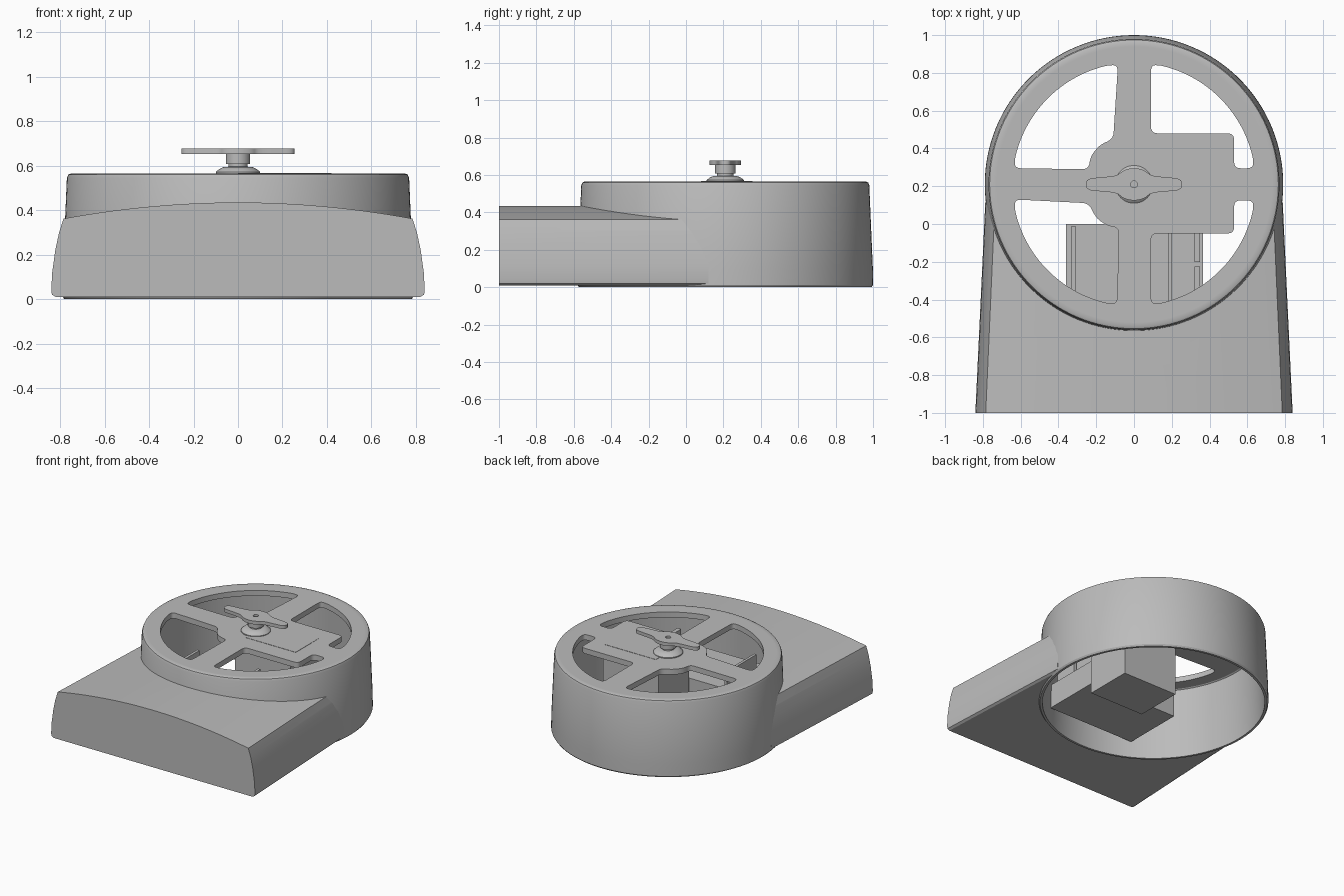
import bpy, bmesh, math
from mathutils import Vector

if "Cube" in bpy.data.objects:
    bpy.data.objects.remove(bpy.data.objects["Cube"], do_unlink=True)

CENTRE = Vector((0, 0.21, 0))

grey = bpy.data.materials.new("plain_grey")
grey.use_nodes = True
grey.diffuse_color = (0.5, 0.5, 0.5, 1)
grey.node_tree.nodes["Principled BSDF"].inputs["Base Color"].default_value = (0.5, 0.5, 0.5, 1)


def select(ob):
    bpy.ops.object.select_all(action="DESELECT")
    ob.select_set(True)
    bpy.context.view_layer.objects.active = ob


def smooth(ob, angle=30):
    select(ob)
    bpy.ops.object.shade_smooth_by_angle(angle=math.radians(angle))


def add_mesh(name, bm):
    bmesh.ops.recalc_face_normals(bm, faces=bm.faces)
    me = bpy.data.meshes.new(name)
    bm.to_mesh(me)
    bm.free()
    ob = bpy.data.objects.new(name, me)
    bpy.context.collection.objects.link(ob)
    me.materials.append(grey)
    return ob


def box(name, x0, x1, y0, y1, z0, z1):
    bm = bmesh.new()
    bmesh.ops.create_cube(bm, size=1)
    for v in bm.verts:
        v.co = ((x0 + x1) / 2 + v.co.x * (x1 - x0),
                (y0 + y1) / 2 + v.co.y * (y1 - y0),
                (z0 + z1) / 2 + v.co.z * (z1 - z0))
    return add_mesh(name, bm)


def lathe(name, profile, steps=96, closed=False):
    """Spin an (r, z) profile about the vertical axis through CENTRE."""
    bm = bmesh.new()
    rings = []
    for r, z in profile:
        rings.append([bm.verts.new(CENTRE + Vector((r * math.cos(a), r * math.sin(a), z)))
                      for a in (2 * math.pi * i / steps for i in range(steps))])
    pairs = list(zip(rings, rings[1:]))
    if closed:
        pairs.append((rings[-1], rings[0]))
    else:
        bm.faces.new(rings[0])
        bm.faces.new(rings[-1])
    for a, b in pairs:
        for i in range(steps):
            j = (i + 1) % steps
            bm.faces.new((a[i], a[j], b[j], b[i]))
    return add_mesh(name, bm)


def arc(radius, start, end, n):
    """Points on a circle about CENTRE, angles in degrees."""
    out = []
    for i in range(n + 1):
        a = math.radians(start + (end - start) * i / n)
        out.append((CENTRE.x + radius * math.cos(a), CENTRE.y + radius * math.sin(a)))
    return out


def fillet(points, radius, n=5):
    """Round every corner of a closed outline."""
    out = []
    for i, p in enumerate(points):
        p, a, b = Vector(p), Vector(points[i - 1]), Vector(points[(i + 1) % len(points)])
        s = p + (a - p).normalized() * min(radius, (a - p).length * 0.45)
        e = p + (b - p).normalized() * min(radius, (b - p).length * 0.45)
        for k in range(n + 1):
            t = k / n
            out.append(s * (1 - t) ** 2 + p * 2 * t * (1 - t) + e * t * t)
    return out


def flat_plate(name, outlines, z0, z1):
    """Filled outlines (first outer, rest holes) with thickness."""
    cu = bpy.data.curves.new(name, "CURVE")
    cu.dimensions = "2D"
    cu.fill_mode = "BOTH"
    cu.extrude = (z1 - z0) / 2
    for pts in outlines:
        sp = cu.splines.new("POLY")
        sp.points.add(len(pts) - 1)
        for q, p in zip(sp.points, pts):
            q.co = (p[0], p[1], 0, 1)
        sp.use_cyclic_u = True
    ob = bpy.data.objects.new(name, cu)
    ob.location.z = (z0 + z1) / 2
    bpy.context.collection.objects.link(ob)
    select(ob)
    bpy.ops.object.convert(target="MESH")
    ob = bpy.context.object
    ob.data.materials.clear()
    ob.data.materials.append(grey)
    return ob


# Round housing wall, open at the bottom
smooth(lathe("housing_wall", [(0.765, 0), (0.782, 0), (0.79, 0.012), (0.789, 0.1), (0.77, 0.545),
                              (0.764, 0.56), (0.752, 0.565), (0.73, 0.565), (0.73, 0.53),
                              (0.745, 0.52)], 128, closed=True))

# Spoked top plate
holes = [
    [(-0.085, 0.84), (-0.11, 0.45), (-0.18, 0.42), (-0.23, 0.36), (-0.24, 0.29), (-0.63, 0.295)]
    + arc(0.645, 168, 102, 14),
    [(-0.63, 0.13), (-0.24, 0.11), (-0.2, 0.03), (-0.14, -0.01), (-0.08, -0.02), (-0.09, -0.42)]
    + arc(0.645, 258, 192, 14),
    [(0.63, 0.295), (0.53, 0.295), (0.53, 0.48), (0.09, 0.48), (0.09, 0.84)]
    + arc(0.645, 78, 12, 14),
    [(0.09, -0.42), (0.09, -0.05), (0.53, -0.05), (0.53, 0.125), (0.63, 0.125)]
    + arc(0.645, -12, -78, 14),
]
smooth(flat_plate("spoked_top", [arc(0.735, 0, 357, 119)] + [fillet(h, 0.035) for h in holes],
                  0.525, 0.565))

# Front body: domed section tapering back to the housing
half = [(0.82, 0.01), (0.837, 0.02), (0.84, 0.04), (0.836, 0.12), (0.822, 0.22),
        (0.805, 0.3), (0.785, 0.362)]
top = [(0.785 * math.cos(math.pi * i / 24), 0) for i in range(1, 24)]
top = [(x, 0.435 - 0.073 * (x / 0.785) ** 2) for x, _ in top]
section = half + top + [(-x, z) for x, z in reversed(half)]
bm = bmesh.new()
ends = [[bm.verts.new((x * s, y, z)) for x, z in section] for y, s in ((-1, 1), (0.12, 0.937))]
for i in range(len(section)):
    j = (i + 1) % len(section)
    bm.faces.new((ends[0][i], ends[0][j], ends[1][j], ends[1][i]))
for end in ends:
    bm.faces.new(end)
body = add_mesh("front_body", bm)
cutter = lathe("body_cutter", [(0.768, -0.2), (0.768, 0.8)], 128)
cutter.hide_render = True
mod = body.modifiers.new("housing_opening", "BOOLEAN")
mod.object = cutter
mod.operation = "DIFFERENCE"
mod.solver = "EXACT"
select(body)
bpy.ops.object.modifier_apply(modifier=mod.name)
bpy.data.objects.remove(cutter, do_unlink=True)
smooth(body)

# Drive unit under the hub, with its lid showing on the top plate
box("drive_box", -0.045, 0.41, 0.03, 0.39, 0.005, 0.53)
box("drive_lid", 0.0, 0.42, 0.08, 0.355, 0.56, 0.567)

# Tray inside the front of the housing, with upright ribs
box("tray", -0.36, 0.365, -0.46, 0.0, 0.12, 0.3)
for name, x0, x1, y0, y1 in (("left_rib", 0.32, 0.35, -0.4, -0.225),
                             ("left_rear_rib", 0.32, 0.35, -0.2, -0.04),
                             ("middle_rib", 0.18, 0.2, -0.42, -0.02),
                             ("right_rib", -0.33, -0.31, -0.36, -0.01)):
    box(name, x0, x1, y0, y1, 0.29, 0.42)

# Hub: domed collar, stem and socket
smooth(lathe("hub_collar", [(0.1, 0.56), (0.1, 0.572), (0.085, 0.585), (0.065, 0.594),
                            (0.04, 0.596)], 48))
smooth(lathe("hub_stem", [(0.043, 0.59), (0.043, 0.612)], 32))
smooth(lathe("hub_socket", [(0.055, 0.608), (0.055, 0.657)], 32))

# Two-armed lever on the hub, with a screw hole
quarter = [(0.255, 0.03), (0.09, 0.045), (0.06, 0.072), (0.02, 0.085)]
upper = quarter + [(-x, y) for x, y in reversed(quarter)]
outline = [(x, y + CENTRE.y) for x, y in upper + [(-x, -y) for x, y in upper]]
smooth(flat_plate("hub_lever", [fillet(outline, 0.04), arc(0.018, 0, 345, 23)], 0.653, 0.678))
